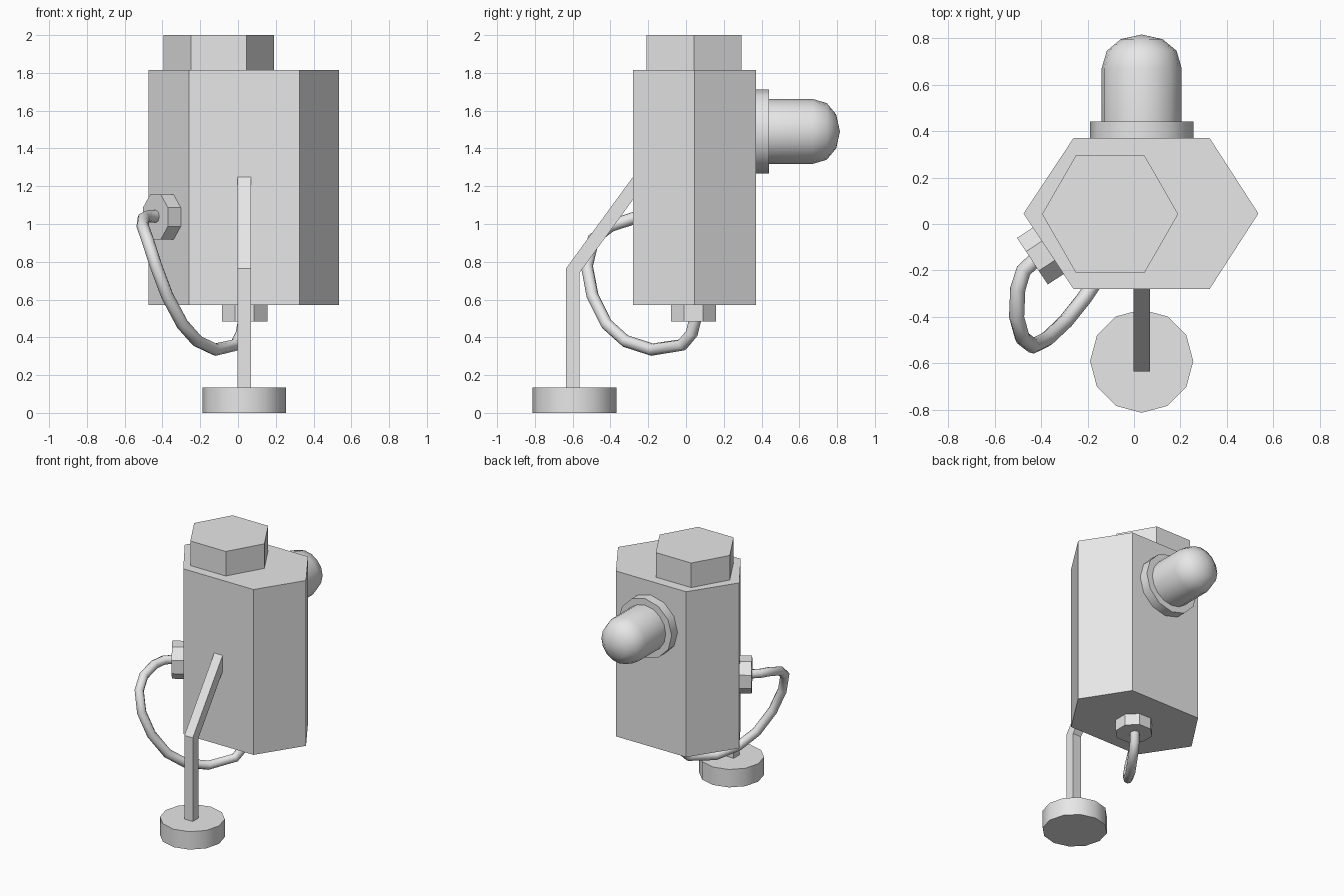
import bpy
import bmesh
import math
from mathutils import Vector, Matrix

cube = bpy.data.objects.get("Cube")
if cube:
    bpy.data.objects.remove(cube, do_unlink=True)

GREY = (0.8, 0.8, 0.8, 1.0)
grey = bpy.data.materials.new("plain grey")
grey.use_nodes = True
grey.diffuse_color = GREY
grey.node_tree.nodes["Principled BSDF"].inputs["Base Color"].default_value = GREY

MID = 0.033  # shared x centre of the lamp, leg and foot


def finish(obj, smooth):
    obj.data.materials.append(grey)
    bpy.ops.object.select_all(action="DESELECT")
    obj.select_set(True)
    bpy.context.view_layer.objects.active = obj
    if smooth:
        bpy.ops.object.shade_smooth_by_angle(angle=math.radians(35))
    return obj


def from_bmesh(name, bm, smooth=False):
    bmesh.ops.recalc_face_normals(bm, faces=bm.faces)
    mesh = bpy.data.meshes.new(name)
    bm.to_mesh(mesh)
    bm.free()
    obj = bpy.data.objects.new(name, mesh)
    bpy.context.collection.objects.link(obj)
    return finish(obj, smooth)


def extrude(name, outline, offset):
    """Closed outline of 3D points pushed along an offset."""
    bm = bmesh.new()
    face = bm.faces.new([bm.verts.new(p) for p in outline])
    result = bmesh.ops.extrude_face_region(bm, geom=[face], use_keep_orig=True)
    moved = [v for v in result["geom"] if isinstance(v, bmesh.types.BMVert)]
    bmesh.ops.translate(bm, verts=moved, vec=Vector(offset))
    return from_bmesh(name, bm)


def hex_prism(name, x_tips, x_flats, y_range, z_range):
    (x0, x1), (a, b), (y0, y1), (z0, z1) = x_tips, x_flats, y_range, z_range
    mid = (y0 + y1) / 2
    plan = [(x0, mid), (a, y0), (b, y0), (x1, mid), (b, y1), (a, y1)]
    return extrude(name, [(x, y, z0) for x, y in plan], (0, 0, z1 - z0))


def disc(name, start, direction, radius, depth, sides, turn=0.0):
    """Cylinder starting at a point and running along a direction."""
    axis = Vector(direction).normalized()
    bm = bmesh.new()
    bmesh.ops.create_cone(
        bm, cap_ends=True, segments=sides, radius1=radius, radius2=radius, depth=depth,
        matrix=Matrix.Translation(Vector(start) + axis * depth / 2)
        @ axis.to_track_quat("Z", "Y").to_matrix().to_4x4()
        @ Matrix.Rotation(turn, 4, "Z"))
    return from_bmesh(name, bm, smooth=sides > 8)


# Body and cap
hex_prism("body", (-0.475, 0.535), (-0.26, 0.325), (-0.28, 0.37), (0.57, 1.815))
hex_prism("cap", (-0.395, 0.19), (-0.25, 0.045), (-0.21, 0.295), (1.815, 2.0))

# Rear collar and rounded lamp
disc("lamp_collar", (MID, 0.36, 1.49), (0, 1, 0), 0.222, 0.08, 12)
bm = bmesh.new()
profile = [(0, 0.43), (0.172, 0.43), (0.172, 0.67), (0.15, 0.745), (0.09, 0.795), (0, 0.815)]
verts = [bm.verts.new((MID + r, y, 1.49)) for r, y in profile]
edges = [bm.edges.new(pair) for pair in zip(verts, verts[1:])]
bmesh.ops.spin(bm, geom=verts + edges, cent=(MID, 0, 1.49), axis=(0, 1, 0),
               angle=math.tau, steps=16, use_duplicate=False)
bmesh.ops.remove_doubles(bm, verts=bm.verts, dist=0.0005)
from_bmesh("lamp_dome", bm, smooth=True)

# Bent leg and round foot
leg = [(-0.635, 0.12), (-0.635, 0.765), (-0.28, 1.25),
       (-0.28, 1.13), (-0.565, 0.74), (-0.565, 0.12)]
extrude("leg", [(MID - 0.035, y, z) for y, z in leg], (0.07, 0, 0))
disc("foot", (MID, -0.59, 0), (0, 0, 1), 0.222, 0.135, 12)

# Cable sockets on the slanted front face and underside
out = Vector((-0.834, -0.55, 0))
disc("side_socket", Vector((-0.437, -0.16, 1.037)) - out * 0.09, out, 0.13, 0.09, 8, math.pi / 8)
disc("bottom_socket", (0.035, 0.04, 0.58), (0, 0, -1), 0.13, 0.095, 8, math.pi / 8)

# Hanging cable
path = [(-0.42, -0.15, 1.04), (-0.475, -0.2, 1.04), (-0.5, -0.28, 1.03), (-0.505, -0.4, 0.99),
        (-0.48, -0.49, 0.92), (-0.435, -0.525, 0.78), (-0.375, -0.495, 0.62),
        (-0.295, -0.42, 0.47), (-0.215, -0.32, 0.38), (-0.12, -0.18, 0.335),
        (-0.01, -0.02, 0.36), (0.02, 0.03, 0.42), (0.035, 0.05, 0.5)]
curve = bpy.data.curves.new("cable", "CURVE")
curve.dimensions = "3D"
curve.bevel_depth = 0.033
curve.bevel_resolution = 2
curve.use_fill_caps = True
spline = curve.splines.new("POLY")
spline.points.add(len(path) - 1)
for point, co in zip(spline.points, path):
    point.co = (*co, 1)
cable = bpy.data.objects.new("cable", curve)
bpy.context.collection.objects.link(cable)
finish(cable, False)
bpy.ops.object.convert(target="MESH")
bpy.ops.object.shade_smooth_by_angle(angle=math.radians(50))
